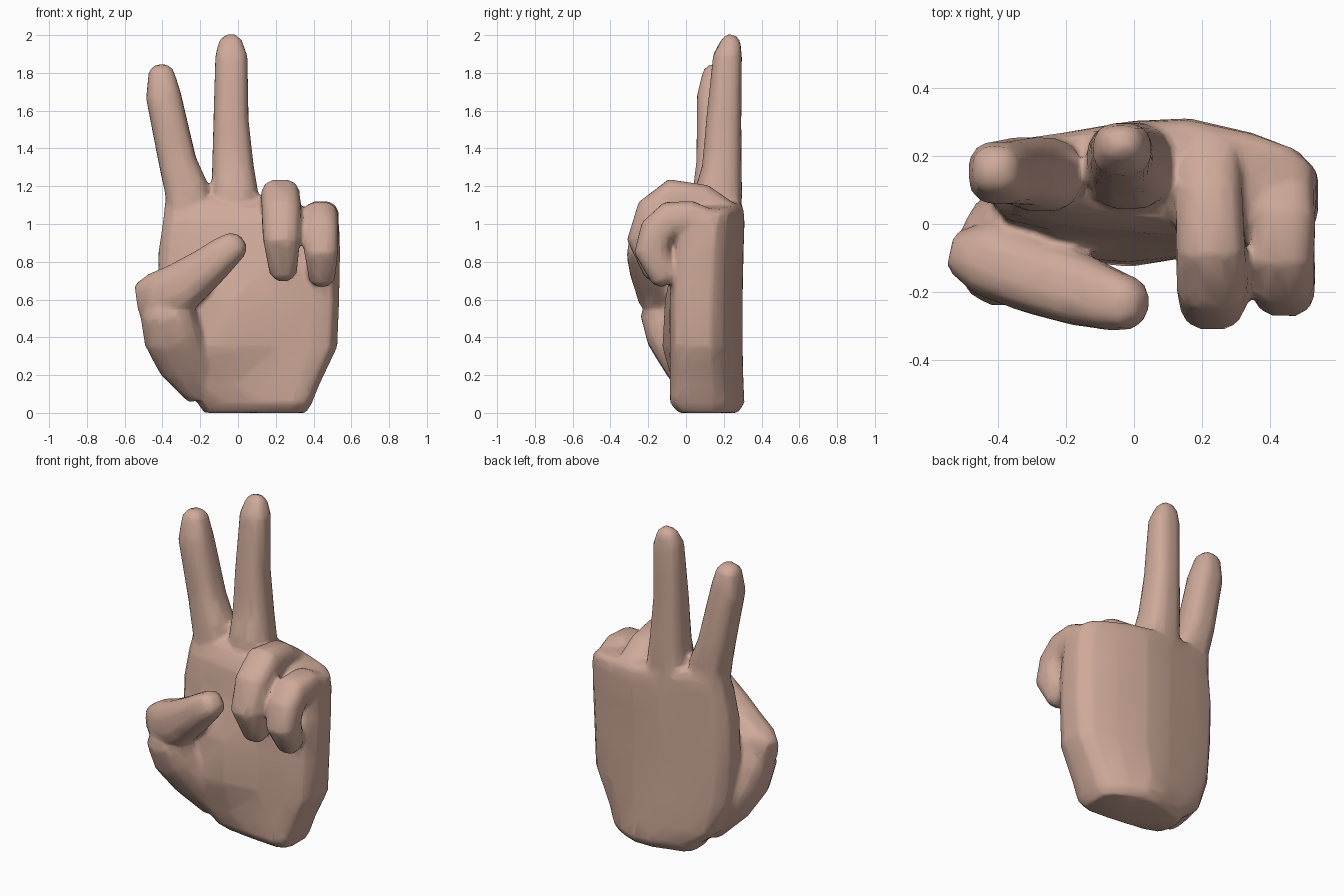
import bpy, bmesh, math
from mathutils import Vector

if "Cube" in bpy.data.objects:
    bpy.data.objects.remove(bpy.data.objects["Cube"])

skin = bpy.data.materials.new("skin")
skin.diffuse_color = (0.62, 0.40, 0.32, 1)
skin.use_nodes = True
skin.node_tree.nodes["Principled BSDF"].inputs["Base Color"].default_value = skin.diffuse_color


def loft(name, rings):
    """Skin a list of equal-length point rings into a closed solid."""
    bm = bmesh.new()
    vs = [[bm.verts.new(p) for p in r] for r in rings]
    n = len(vs[0])
    for a, b in zip(vs, vs[1:]):
        for i in range(n):
            j = (i + 1) % n
            bm.faces.new((a[i], a[j], b[j], b[i]))
    bm.faces.new(vs[0][::-1])
    bm.faces.new(vs[-1])
    bmesh.ops.recalc_face_normals(bm, faces=bm.faces)
    me = bpy.data.meshes.new(name)
    bm.to_mesh(me)
    bm.free()
    me.materials.append(skin)
    ob = bpy.data.objects.new(name, me)
    bpy.context.collection.objects.link(ob)
    return ob


def digit(name, path, ref=(1, 0, 0), sides=12, power=0.75):
    """Tapered tube with a rounded tip; path points are x, y, z, half width along ref, half depth."""
    pts = [Vector(p[:3]) for p in path]
    rings = []
    for i, p in enumerate(path):
        a, b = pts[max(i - 1, 0)], pts[min(i + 1, len(pts) - 1)]
        t = (b - a).normalized()
        s = Vector(ref)
        s = (s - t * s.dot(t)).normalized()
        u = t.cross(s)
        ring = []
        for k in range(sides):
            w = 2 * math.pi * (k + 0.5) / sides
            c, d = math.cos(w), math.sin(w)
            ring.append(pts[i] + s * (math.copysign(abs(c) ** power, c) * p[3])
                        + u * (math.copysign(abs(d) ** power, d) * p[4]))
        rings.append(ring)
    # tip: the last ring again, smaller and a little further on
    tip = pts[-1] + t * 0.5 * p[3]
    rings.append([tip + (q - pts[-1]) * 0.5 for q in rings[-1]])
    return loft(name, rings)


# Palm: one outline (arched back, hollow front) scaled up through the levels
outline = [(0, .38), (.05, .22), (.2, .13), (.42, .08), (.65, .03), (.85, 0),
           (.96, .06), (1, .25), (1, .58), (.94, .74), (.8, .88), (.6, 1),
           (.42, .98), (.2, .88), (.06, .82), (0, .65)]
levels = [  # z, x0, x1, y front, y back
    (0.00, -.18, .36, -.04, .275),
    (0.05, -.21, .39, -.085, .31),
    (0.15, -.33, .43, -.085, .305),
    (0.35, -.40, .525, -.085, .30),
    (0.60, -.42, .535, -.085, .30),
    (0.85, -.42, .54, -.07, .305),
    (1.02, -.395, .535, -.05, .31),
    (1.12, -.385, .515, .00, .305),
    (1.17, -.36, .46, .06, .28)]
bulge = {2: 1, 3: 1, 4: 0.25}      # front points pushed out by the thumb muscle
rings = []
for z, x0, x1, y0, y1 in levels:
    push = 0.10 * max(0, 1 - abs(z - 0.45) / 0.35)
    drop = 0.55 * max(0, z - 0.95) ** 1.2      # knuckles slope to the little finger
    rings.append([(x0 + u * (x1 - x0), y0 + v * (y1 - y0) - push * bulge.get(i, 0),
                   z - drop * u) for i, (u, v) in enumerate(outline)])
palm = loft("palm", rings)

# Two raised fingers
index = digit("index_finger", [
    (-.26, .14, 1.00, .105, .10), (-.27, .145, 1.18, .12, .11),
    (-.32, .155, 1.33, .102, .102), (-.395, .15, 1.68, .095, .094),
    (-.407, .16, 1.81, .068, .07)])
middle = digit("middle_finger", [
    (-.02, .17, 1.00, .13, .12), (-.015, .17, 1.16, .125, .13),
    (-.027, .19, 1.30, .113, .107), (-.037, .20, 1.55, .095, .095),
    (-.035, .22, 1.89, .087, .078), (-.04, .24, 1.97, .062, .052)])

# Two curled fingers
ring = digit("ring_finger", [
    (.22, .20, 1.03, .10, .10), (.22, .08, 1.115, .10, .10),
    (.225, -.07, 1.137, .105, .105), (.23, -.165, 1.06, .107, .105),
    (.23, -.21, .92, .10, .105), (.24, -.15, .74, .073, .073)])
little = digit("little_finger", [
    (.44, .14, .98, .09, .09), (.44, .02, 1.035, .095, .09),
    (.435, -.08, 1.025, .097, .10), (.437, -.155, .96, .097, .095),
    (.44, -.18, .86, .093, .098), (.445, -.115, .71, .07, .07)])

# Thumb folded across the palm, and the fleshy mound it grows from
thumb = digit("thumb", [
    (-.53, -.08, .60, .085, .06), (-.43, -.10, .615, .13, .113),
    (-.30, -.15, .665, .133, .113), (-.17, -.19, .765, .108, .108),
    (-.06, -.225, .855, .088, .09), (-.005, -.235, .895, .073, .075)], (0, 0, 1))
mound = digit("thumb_mound", [
    (-.19, .08, .11, .09, .10), (-.28, .01, .28, .15, .14),
    (-.345, -.06, .42, .16, .155), (-.37, -.09, .53, .15, .155),
    (-.37, -.09, .64, .11, .10)])

# Fuse the parts into one skin, soften the joins and thin the mesh back out
bpy.ops.object.select_all(action='DESELECT')
for ob in (palm, index, middle, ring, little, thumb, mound):
    ob.select_set(True)
bpy.context.view_layer.objects.active = palm
bpy.ops.object.join()
palm.name = "hand"
fuse = palm.modifiers.new("fuse", 'REMESH')
fuse.mode, fuse.voxel_size, fuse.use_smooth_shade = 'VOXEL', 0.014, True
soft = palm.modifiers.new("soften", 'SMOOTH')
soft.factor, soft.iterations = 0.5, 6
thin = palm.modifiers.new("thin", 'DECIMATE')
thin.ratio = 0.06
